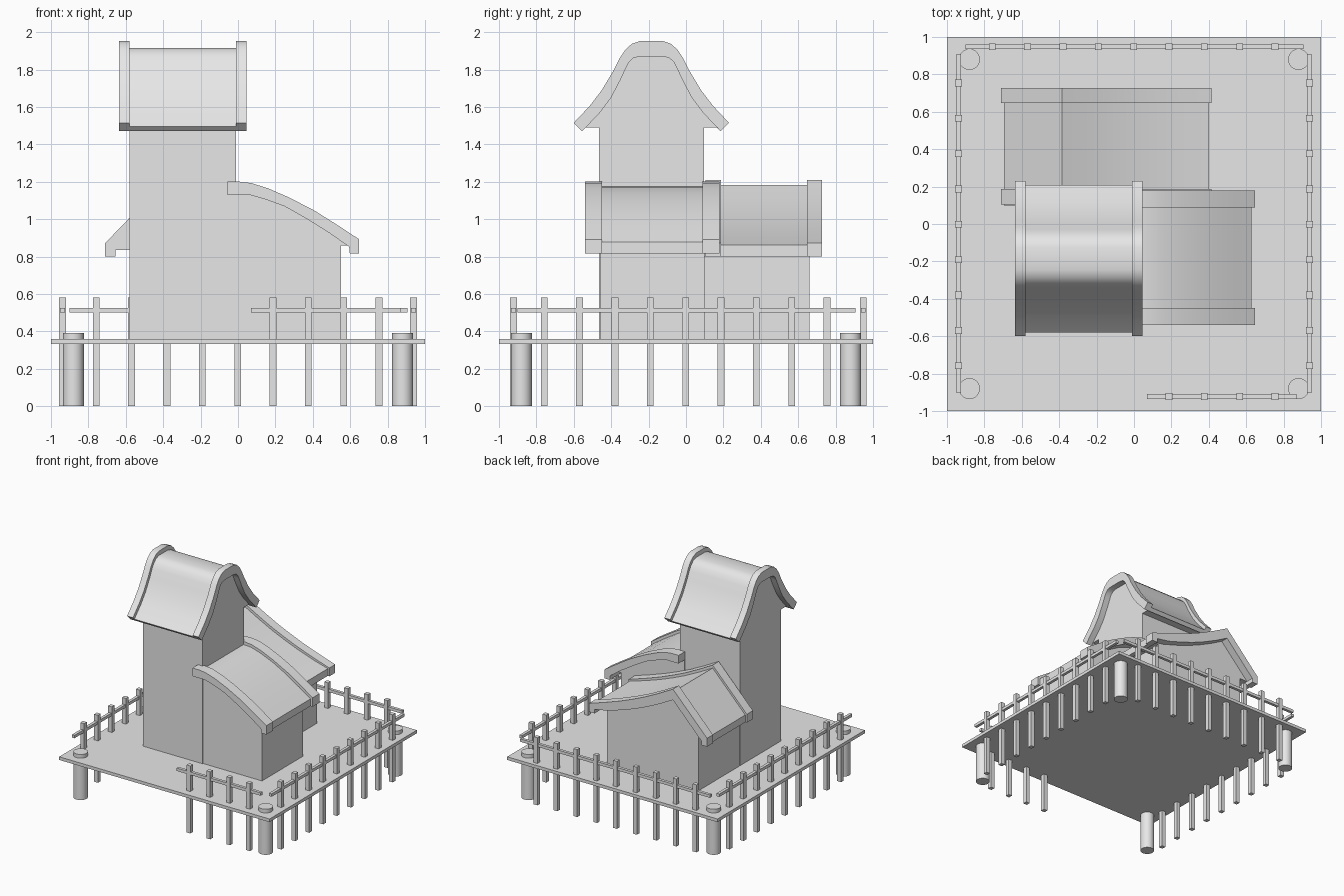
import bpy, bmesh, math
from mathutils import Vector

if "Cube" in bpy.data.objects:
    bpy.data.objects.remove(bpy.data.objects["Cube"])

mat = bpy.data.materials.new("light_grey")
mat.diffuse_color = (0.8, 0.8, 0.8, 1)
mat.use_nodes = True
mat.node_tree.nodes["Principled BSDF"].inputs["Base Color"].default_value = mat.diffuse_color


def finish(name, bm):
    bmesh.ops.recalc_face_normals(bm, faces=bm.faces)
    me = bpy.data.meshes.new(name)
    bm.to_mesh(me)
    bm.free()
    me.materials.append(mat)
    ob = bpy.data.objects.new(name, me)
    bpy.context.collection.objects.link(ob)
    return ob


def smooth(ob):
    bpy.ops.object.select_all(action='DESELECT')
    ob.select_set(True)
    bpy.context.view_layer.objects.active = ob
    bpy.ops.object.shade_smooth_by_angle(angle=math.radians(30))


def box(name, x0, x1, y0, y1, z0, z1):
    bm = bmesh.new()
    bmesh.ops.create_cube(bm, size=1)
    for v in bm.verts:
        v.co = Vector((x0 + (v.co.x + .5) * (x1 - x0),
                       y0 + (v.co.y + .5) * (y1 - y0),
                       z0 + (v.co.z + .5) * (z1 - z0)))
    return finish(name, bm)


def extrude(name, profile, axis, a, b):
    """Extrude a (horizontal, z) profile along x or y from a to b."""
    bm = bmesh.new()
    place = (lambda h, z: (a, h, z)) if axis == 'x' else (lambda h, z: (h, a, z))
    face = bm.faces.new([bm.verts.new(place(h, z)) for h, z in profile])
    ext = bmesh.ops.extrude_face_region(bm, geom=[face])
    move = Vector((b - a, 0, 0)) if axis == 'x' else Vector((0, b - a, 0))
    bmesh.ops.translate(bm, vec=move,
                        verts=[g for g in ext['geom'] if isinstance(g, bmesh.types.BMVert)])
    ob = finish(name, bm)
    smooth(ob)
    return ob


def lerp(top, bottom, t):
    """Roof surface lying between the top and bottom of the trim."""
    return [(p[0] + (q[0] - p[0]) * t, p[1] + (q[1] - p[1]) * t)
            for p, q in zip(top, bottom)]


# Deck and corner piles
box("deck", -1, 1, -1, 1, .333, .36)
for x in (-.88, .88):
    for y in (-.88, .88):
        bm = bmesh.new()
        bmesh.ops.create_cone(bm, cap_ends=True, segments=32, radius1=.056,
                              radius2=.056, depth=.392)
        bmesh.ops.translate(bm, vec=(x, y, .196), verts=bm.verts)
        smooth(finish("corner_pile", bm))

# Fence posts and rails
P = .018
R = .0125
steps = [-.758 + .189 * i for i in range(9)]
spots = [(s, .948) for s in steps] + [(s, -.922) for s in steps[5:]]
spots += [(side * .938, s) for side in (-1, 1) for s in steps]
for x, y in spots:
    box("fence_post", x - P, x + P, y - P, y + P, 0, .58)
box("back_rail", -.9, .905, .948 - R, .948 + R, .5, .525)
box("front_rail", .07, .87, -.922 - R, -.922 + R, .5, .525)
for side in (-1, 1):
    box("side_rail", side * .938 - R, side * .938 + R, -.9, .905, .5, .525)

# Tower: half profile mirrored about its centre line
C = -.185
top = [(.415, 1.515), (.33, 1.605), (.265, 1.69), (.205, 1.79), (.17, 1.86),
       (.14, 1.905), (.105, 1.937), (.06, 1.953)]
bot = [(.37, 1.47), (.275, 1.57), (.215, 1.65), (.165, 1.745), (.135, 1.81),
       (.12, 1.84), (.095, 1.862), (.06, 1.87)]


def mirrored(half):
    return [(C - d, z) for d, z in half] + [(C + d, z) for d, z in reversed(half)]


wall = [(.28, .36), (.28, 1.49), (.35, 1.49), (.37, 1.47)]
extrude("tower", mirrored(wall + lerp(top, bot, .45)), 'x', -.58, -.01)
band = mirrored(top) + mirrored(bot)[::-1]
extrude("tower_left_trim", band, 'x', -.635, -.579)
extrude("tower_right_trim", band, 'x', -.011, .045)

# Right wing with a convex lean-to roof
top = [(-.055, 1.2), (.01, 1.2), (.07, 1.193), (.16, 1.165), (.275, 1.115),
       (.41, 1.045), (.54, .963), (.648, .892)]
bot = [(-.055, 1.13), (.01, 1.13), (.06, 1.13), (.14, 1.108), (.25, 1.068),
       (.37, 1.0), (.49, .925), (.594, .852)]
surf = lerp(top, bot, .38)
extrude("right_wing", surf + [(surf[-1][0], .815), (.598, .815), (.594, .86),
        (.55, .86), (.55, .36), (-.055, .36)], 'y', -.459, .1)
band = top + [(.648, .815), (.598, .815)] + bot[::-1]
extrude("right_wing_front_trim", band, 'y', -.54, -.45)
extrude("right_wing_back_trim", band, 'y', .088, .18)

# Back wing: steep left slope, long gently sagging right slope
top = [(-.71, .872), (-.385, 1.208), (-.25, 1.135), (-.12, 1.07), (0, 1.018),
       (.12, .97), (.27, .918), (.415, .872)]
bot = [(-.655, .835), (-.385, 1.115), (-.265, 1.05), (-.14, .99), (-.02, .94),
       (.1, .898), (.24, .855), (.36, .835)]
surf = lerp(top, bot, .27)
extrude("back_wing", surf + [(surf[-1][0], .8), (.36, .8), (.36, .835),
        (.29, .835), (.29, .36), (-.58, .36), (-.58, .835), (-.655, .835),
        (-.655, .8), (surf[0][0], .8)], 'y', .1, .66)
band = [(-.71, .8)] + top + [(.415, .8), (.36, .8)] + bot[::-1] + [(-.655, .8)]
extrude("back_wing_front_trim", band, 'y', .105, .188)
extrude("back_wing_back_trim", band, 'y', .648, .728)
